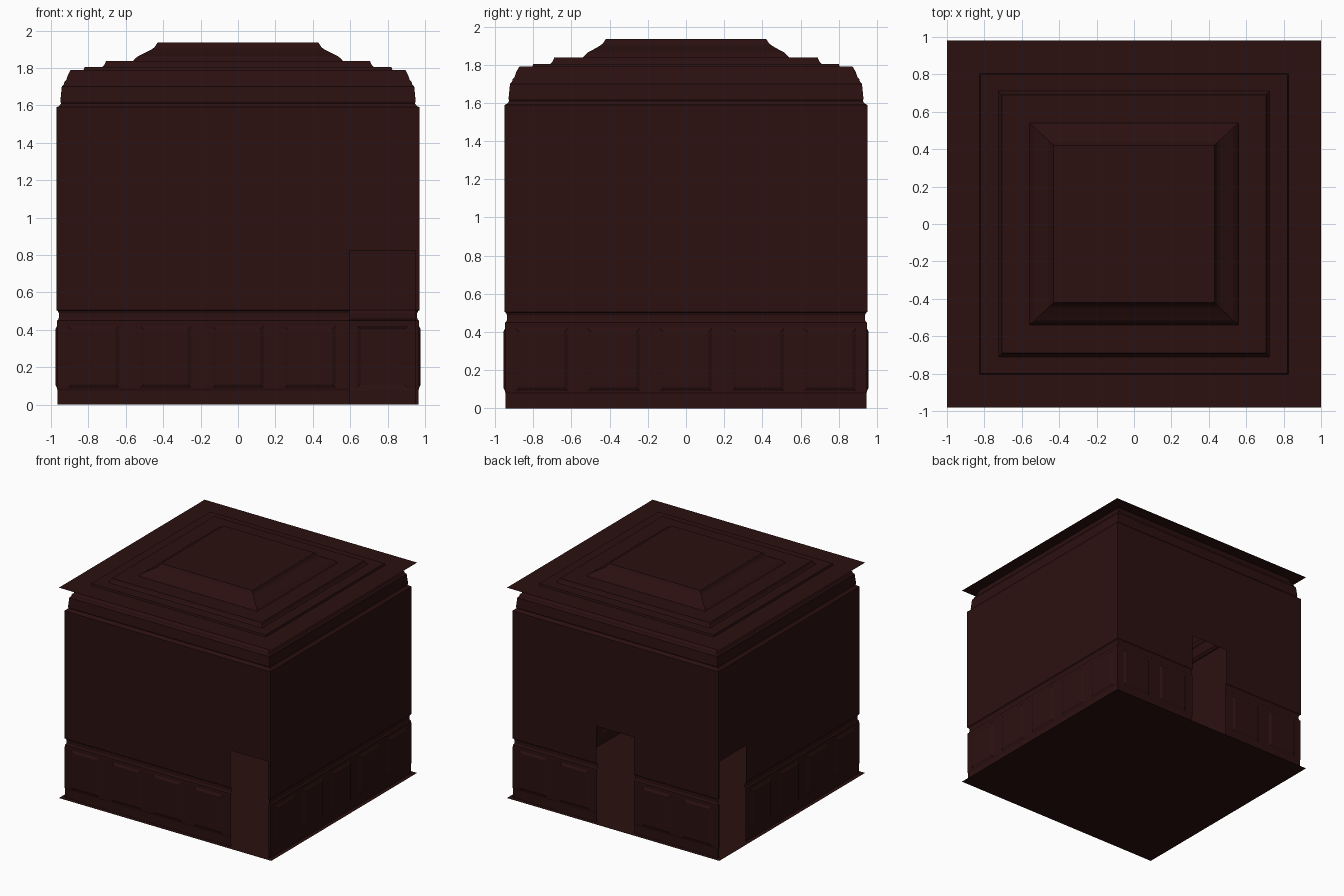
import bpy, bmesh
from mathutils import Matrix, Vector
from math import pi

if "Cube" in bpy.data.objects:
    bpy.data.objects.remove(bpy.data.objects["Cube"])

mat = bpy.data.materials.new("dark_red")
mat.diffuse_color = (0.024, 0.005, 0.005, 1)
mat.use_nodes = True
mat.node_tree.nodes["Principled BSDF"].inputs["Base Color"].default_value = mat.diffuse_color


def finish(bm, name, smooth=False):
    bmesh.ops.remove_doubles(bm, verts=bm.verts, dist=0.0005)
    me = bpy.data.meshes.new(name)
    bm.to_mesh(me)
    bm.free()
    me.materials.append(mat)
    ob = bpy.data.objects.new(name, me)
    bpy.context.collection.objects.link(ob)
    return ob


def quad(bm, pts):
    bm.faces.new([bm.verts.new(p) for p in pts])


DOOR_TOP, DOOR_HALF = 0.82, 0.176
PAN_LO, PAN_HI, PAN_HALF, DEPTH, BEV = 0.09, 0.42, 0.135, 0.009, 0.018

# wall cross-section: (inset into the room, height)
BASE = [(0.005, 0), (0.005, 0.075), (0.002, 0.085), (0.002, PAN_LO)]
RAIL = [(0.002, PAN_HI), (0.003, 0.45), (0.009, 0.455), (0.012, 0.465),
        (0.012, 0.49), (0.007, 0.5), (0, 0.505), (0, DOOR_TOP)]
CROWN = [(0, DOOR_TOP), (0, 1.59), (0.013, 1.595), (0.024, 1.61), (0.02, 1.62),
         (0.028, 1.70), (0.038, 1.71), (0.042, 1.725), (0.052, 1.735),
         (0.06, 1.76), (0.073, 1.785), (0.078, 1.79)]


def wall(name, angle, half, dist, door=None):
    bm = bmesh.new()
    pitch = half * 0.398
    gap = None if door is None else (door * pitch - DOOR_HALF, door * pitch + DOOR_HALF)

    # moulded strips with mitred ends, interrupted by the doorway
    def strips(profile, cut):
        for (i0, z0), (i1, z1) in zip(profile, profile[1:]):
            l0, l1 = half - i0, half - i1
            spans = [(-l0, l0, l1, -l1)]
            if cut:
                a, b = cut
                spans = [(-l0, a, a, -l1), (b, l0, l1, b)]
            for u0, u1, u2, u3 in spans:
                quad(bm, [(u1, i0 - dist, z0), (u0, i0 - dist, z0),
                          (u3, i1 - dist, z1), (u2, i1 - dist, z1)])

    strips(BASE, gap)
    strips(RAIL, gap)
    strips(CROWN, None)

    # wainscot frame and sunk panels
    y = 0.002 - dist
    u = -(half - 0.002)
    for k in range(-2, 3):
        c = k * pitch
        h = DOOR_HALF if k == door else PAN_HALF
        quad(bm, [(c - h, y, PAN_LO), (u, y, PAN_LO), (u, y, PAN_HI), (c - h, y, PAN_HI)])
        u = c + h
        if k == door:
            continue
        o = [(c + h, y, PAN_LO), (c - h, y, PAN_LO), (c - h, y, PAN_HI), (c + h, y, PAN_HI)]
        yi, hi = y - DEPTH, h - BEV
        n = [(c + hi, yi, PAN_LO + BEV), (c - hi, yi, PAN_LO + BEV),
             (c - hi, yi, PAN_HI - BEV), (c + hi, yi, PAN_HI - BEV)]
        for j in range(4):
            m = (j + 1) % 4
            quad(bm, [o[j], o[m], n[m], n[j]])
        quad(bm, n)
    e = half - 0.002
    quad(bm, [(e, y, PAN_LO), (u, y, PAN_LO), (u, y, PAN_HI), (e, y, PAN_HI)])
    bm.transform(Matrix.Rotation(angle, 4, 'Z'))
    finish(bm, name)


wall("front_wall", 0, 0.97, 0.95, door=2)
wall("right_wall", pi / 2, 0.95, 0.97)
wall("back_wall", pi, 0.97, 0.95, door=0)
wall("left_wall", -pi / 2, 0.95, 0.97, door=-2)

# floor
bm = bmesh.new()
quad(bm, [(-1, -0.98, 0), (1, -0.98, 0), (1, 0.98, 0), (-1, 0.98, 0)])
finish(bm, "floor")

# stepped tray ceiling: square rings of (half width x, half width y, height)
steps = [(1, 0.98, 1.79), (0.825, 0.805, 1.79), (0.82, 0.80, 1.805),
         (0.725, 0.71, 1.805), (0.715, 0.70, 1.815), (0.705, 0.69, 1.838),
         (0.56, 0.54, 1.838), (0.55, 0.53, 1.85), (0.53, 0.515, 1.865),
         (0.50, 0.485, 1.88), (0.46, 0.45, 1.90), (0.445, 0.435, 1.912),
         (0.43, 0.42, 1.935)]
bm = bmesh.new()
rings = [[(-a, -b, z), (-a, b, z), (a, b, z), (a, -b, z)] for a, b, z in steps]
for r, s in zip(rings, rings[1:]):
    for j in range(4):
        m = (j + 1) % 4
        quad(bm, [r[j], r[m], s[m], s[j]])
quad(bm, rings[-1])
finish(bm, "tray_ceiling")
